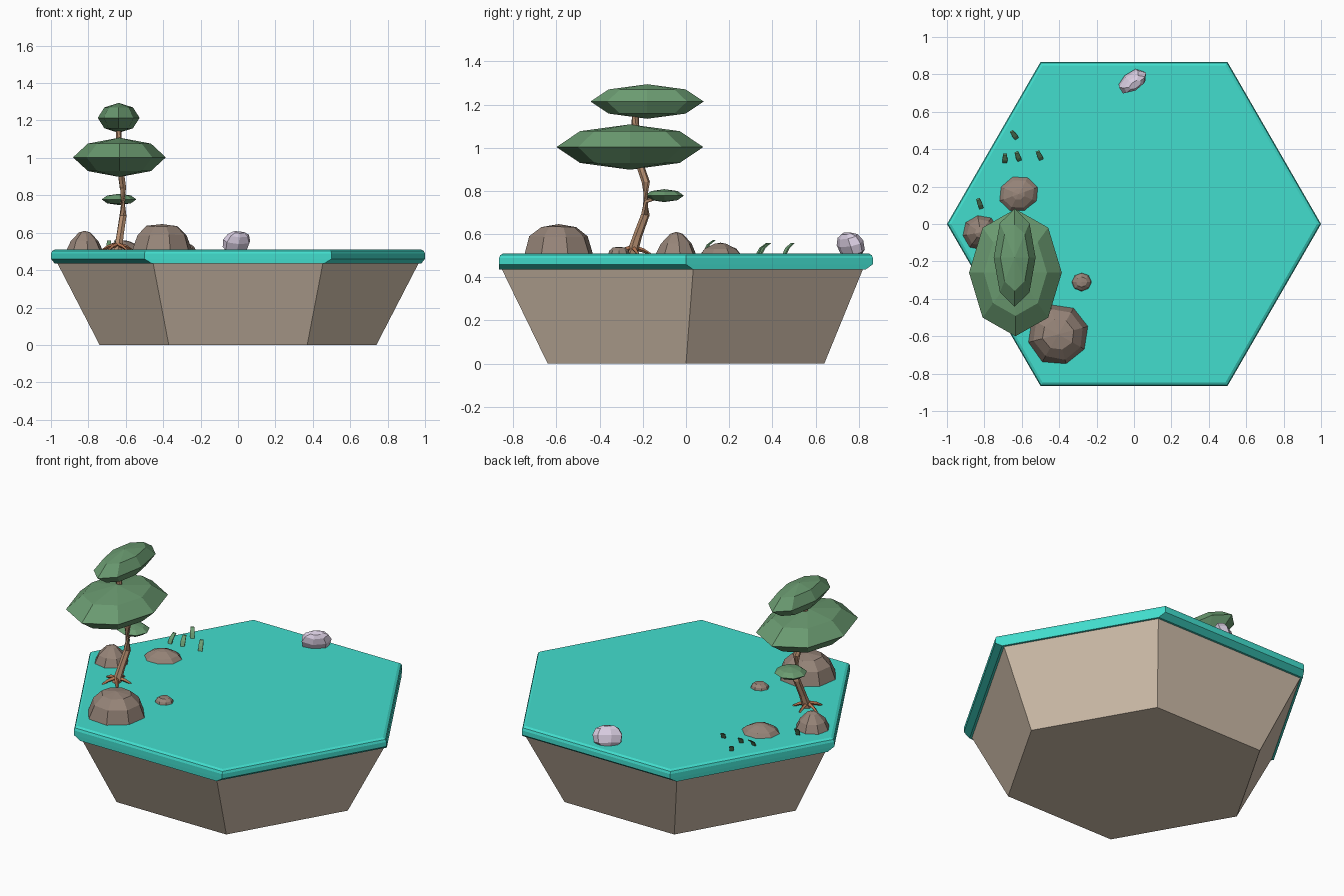
import bpy, bmesh, math, random
from mathutils import Vector, Matrix, Euler

if "Cube" in bpy.data.objects:
    bpy.data.objects.remove(bpy.data.objects["Cube"])

random.seed(4)


def material(name, r, g, b):
    lin = [((c / 255 + 0.055) / 1.055) ** 2.4 for c in (r, g, b)]
    m = bpy.data.materials.new(name)
    m.diffuse_color = (*lin, 1)
    m.use_nodes = True
    m.node_tree.nodes["Principled BSDF"].inputs["Base Color"].default_value = m.diffuse_color
    return m


TEAL = material("turquoise_top", 66, 222, 206)
SAND = material("pale_earth", 212, 194, 174)
ROCK = material("grey_brown_rock", 150, 132, 120)
BARK = material("bark", 182, 142, 112)
ROOT = material("root_brown", 180, 118, 82)
LEAF = material("leaf_green", 106, 154, 112)
CRYSTAL = material("pale_lilac", 218, 206, 226)


def skin(name, rings, mat):
    """Join a stack of vertex rings with quads and cap both ends."""
    bm = bmesh.new()
    vs = [[bm.verts.new(p) for p in ring] for ring in rings]
    n = len(vs[0])
    for a, b in zip(vs, vs[1:]):
        for i in range(n):
            j = (i + 1) % n
            bm.faces.new((a[i], a[j], b[j], b[i]))
    bm.faces.new(vs[0][::-1])
    bm.faces.new(vs[-1])
    bmesh.ops.remove_doubles(bm, verts=bm.verts, dist=1e-5)
    bmesh.ops.recalc_face_normals(bm, faces=bm.faces)
    me = bpy.data.meshes.new(name)
    bm.to_mesh(me)
    bm.free()
    me.materials.append(mat)
    ob = bpy.data.objects.new(name, me)
    bpy.context.collection.objects.link(ob)
    return ob


def ring(n, r, z, twist=0.0, phase=0.0):
    """Regular ring; twist shifts alternate corners in opposite directions."""
    out = []
    for i in range(n):
        a = 2 * math.pi * i / n + math.radians(phase + twist * (-1) ** i)
        out.append(Vector((r * math.cos(a), r * math.sin(a), z)))
    return out


def blob(name, profile, n, loc, scale, mat, rot=(0, 0, 0), jitter=0.0):
    """Faceted lathe, placed and slightly roughened."""
    rings = []
    m = Matrix.LocRotScale(Vector(loc), Euler([math.radians(a) for a in rot]), Vector(scale))
    for r, z in profile:
        pts = ring(n, max(r, 1e-7), z)
        if r > 0:
            pts = [p * (1 + random.uniform(-jitter, jitter)) for p in pts]
        rings.append([m @ p for p in pts])
    return skin(name, rings, mat)


def tube(name, pts, radii, mat, n=6):
    """Tapering stem along a short path."""
    rings = []
    for i, p in enumerate(pts):
        d = Vector(pts[min(i + 1, len(pts) - 1)]) - Vector(pts[max(i - 1, 0)])
        q = d.to_track_quat('Z', 'Y').to_matrix()
        rings.append([Vector(p) + q @ v for v in ring(n, radii[i], 0)])
    return skin(name, rings, mat)


# Hexagonal earth base and its bevelled turquoise top
skin("earth_base", [ring(6, 0.74, 0), ring(6, 0.968, 0.44, 2)], SAND)
skin("top_slab", [ring(6, 0.98, 0.435, 2), ring(6, 1.0, 0.46), ring(6, 1.0, 0.488),
                  ring(6, 0.994, 0.502), ring(6, 0.978, 0.51)], TEAL)

# Tree trunk, side branch and roots
tube("trunk", [(-.645, -.255, .49), (-.63, -.225, .59), (-.615, -.188, .69), (-.615, -.186, .84),
               (-.625, -.21, .91), (-.635, -.235, 1.05), (-.64, -.235, 1.2)],
     [.026, .021, .02, .019, .018, .018, .015], BARK)
tube("branch", [(-.617, -.19, .75), (-.636, -.10, .78)], [.01, .007], BARK, 5)
for i in range(5):
    a = math.radians(20 + 72 * i)
    c, s = math.cos(a), math.sin(a)
    tube(f"root_{i}", [(-.645 + .01 * c, -.25 + .01 * s, .535),
                       (-.645 + .05 * c, -.25 + .05 * s, .525),
                       (-.645 + .085 * c, -.25 + .085 * s, .507)], [.012, .01, .005], ROOT, 4)

# Foliage pads: squashed faceted spheres
PAD = [(0, -1), (.68, -.7), (1, 0), (.68, .7), (0, 1)]
for name, loc, scale in (
        ("large_leaf_pad", (-.634, -.26, 1.003), (.248, .34, .105)),
        ("top_leaf_pad", (-.638, -.18, 1.214), (.112, .262, .08)),
        ("small_leaf_pad", (-.636, -.10, .778), (.093, .09, .03))):
    blob(name, PAD, 8, loc, scale, LEAF)

# Rocks, part buried in the slab
DOME = [(.6, -.7), (.97, -.5), (1, .05), (.83, .6), (.52, .93), (0, 1)]
PEAK = [(.8, -.3), (1, .05), (.76, .52), (.3, .9), (0, 1)]
for name, prof, loc, scale, turn in (
        ("large_rock", DOME, (-.405, -.59, .5), (.167, .165, .146), 15),
        ("peaked_rock", PEAK, (-.82, -.045, .5), (.1, .096, .11), 10),
        ("low_rock", PEAK, (-.617, .16, .5), (.113, .1, .06), 20),
        ("small_rock", DOME, (-.28, -.31, .5), (.057, .052, .04), 0)):
    blob(name, prof, 8, loc, scale, ROCK, (0, 0, turn), 0.03)

# Pale crystal boulder leaning forward at the back edge
GEM = [(.5, -.9), (.9, -.5), (1, .2), (.75, .75), (.4, 1)]
blob("crystal", GEM, 7, (-.008, .763, .545), (.088, .048, .062), CRYSTAL, (22, 0, 35), 0.04)

# Grass blades leaning backward
for i, (x, y, z) in enumerate(((-.69, .35, .5), (-.62, .36, .5), (-.505, .365, .5),
                               (-.64, .475, .5), (-.825, .11, .515))):
    turn = Matrix.Rotation(math.radians((0, 20, 25, 35, 20)[i]), 3, 'Z')
    blade = []
    for dy, dz, w in ((-.026, 0, .011), (-.006, .036, .013), (.024, .058, .01)):
        blade.append([Vector((x, y, z + dz)) + turn @ Vector((sx * w, dy + sy * .004, 0))
                      for sx, sy in ((-1, -1), (1, -1), (1, 1), (-1, 1))])
    skin(f"grass_blade_{i}", blade, LEAF)
